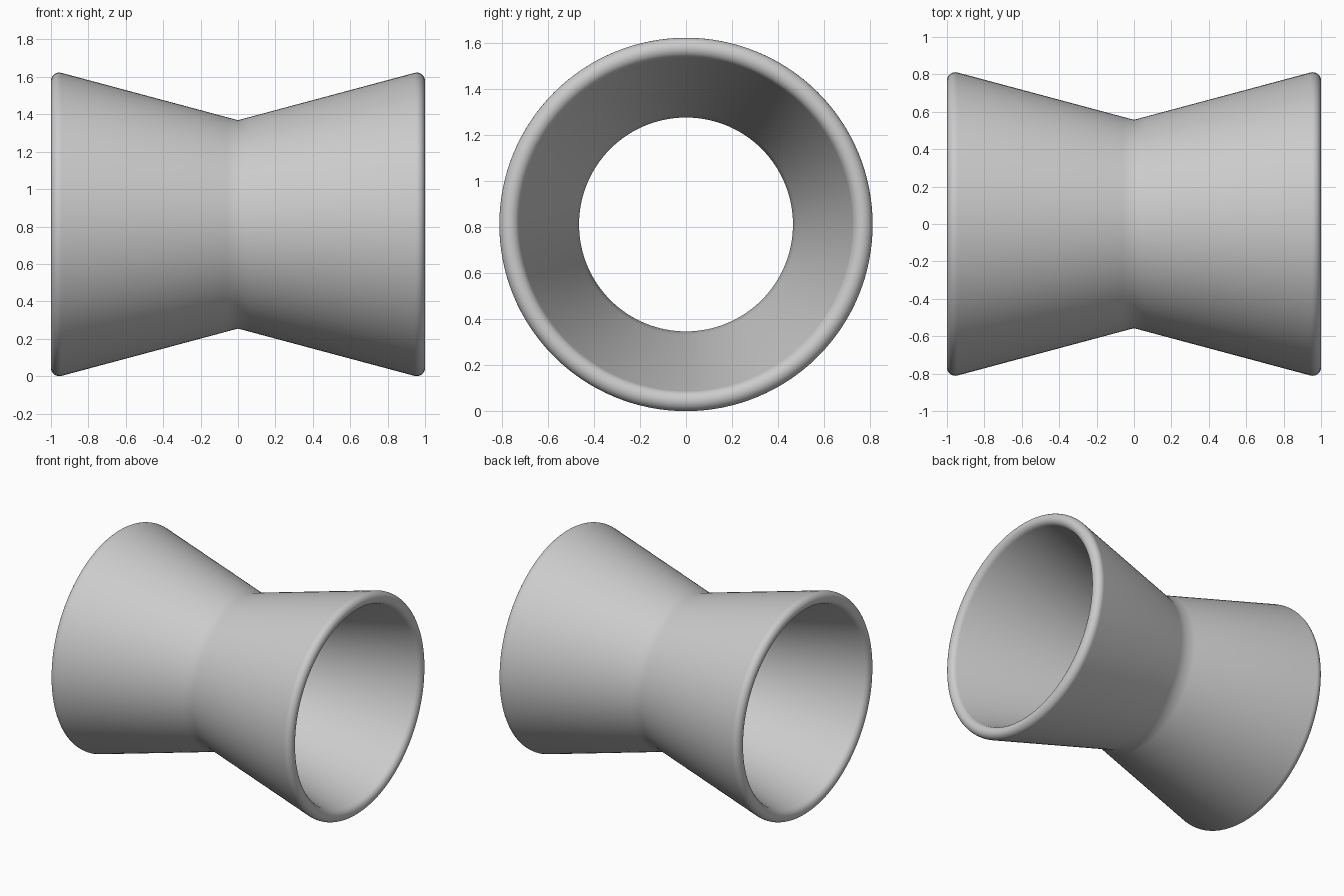
import bpy, bmesh
from math import sin, cos, tan, pi, radians

if "Cube" in bpy.data.objects:
    bpy.data.objects.remove(bpy.data.objects["Cube"])

SLOPE = radians(15)      # flare of both cones
RIM = 0.0445             # half the wall thickness
RIM_X = 1 - RIM          # centre of the rounded rim
RIM_R = 0.767
HEIGHT = RIM_R + RIM     # axis height above the ground
SEGMENTS = 128
ARC_STEPS = 14
BLEND = 0.06             # support loop beside the waist

# Grey material
grey = bpy.data.materials.new("light grey")
grey.use_nodes = True
grey.diffuse_color = (0.6, 0.6, 0.6, 1)
grey.node_tree.nodes["Principled BSDF"].inputs["Base Color"].default_value = grey.diffuse_color

# Rounded rim from the outer wall to the inner wall
half = []
for i in range(ARC_STEPS + 1):
    a = pi / 2 + SLOPE - pi * i / ARC_STEPS
    half.append((RIM_X + RIM * cos(a), RIM_R + RIM * sin(a)))


def wall(side, x):
    """Point on the outer (side 1) or inner (side -1) cone."""
    middle = RIM_R - RIM_X * tan(SLOPE)
    return (x, middle + side * RIM / cos(SLOPE) + x * tan(SLOPE))


# Closed section: outer waist, right rim, inner waist, left rim
right = [wall(1, BLEND)] + half + [wall(-1, BLEND)]
left = [(-x, r) for x, r in reversed(right)]
section = [wall(1, 0)] + right + [wall(-1, 0)] + left

# Revolve the section around the x axis
bm = bmesh.new()
rings = []
for s in range(SEGMENTS):
    t = 2 * pi * s / SEGMENTS
    rings.append([bm.verts.new((x, r * sin(t), HEIGHT + r * cos(t))) for x, r in section])
n = len(section)
for s in range(SEGMENTS):
    a, b = rings[s], rings[(s + 1) % SEGMENTS]
    for i in range(n):
        j = (i + 1) % n
        bm.faces.new((a[i], a[j], b[j], b[i])).smooth = True
bmesh.ops.recalc_face_normals(bm, faces=bm.faces)

mesh = bpy.data.meshes.new("flared_tube")
bm.to_mesh(mesh)
bm.free()
mesh.materials.append(grey)
tube = bpy.data.objects.new("flared_tube", mesh)
bpy.context.collection.objects.link(tube)
